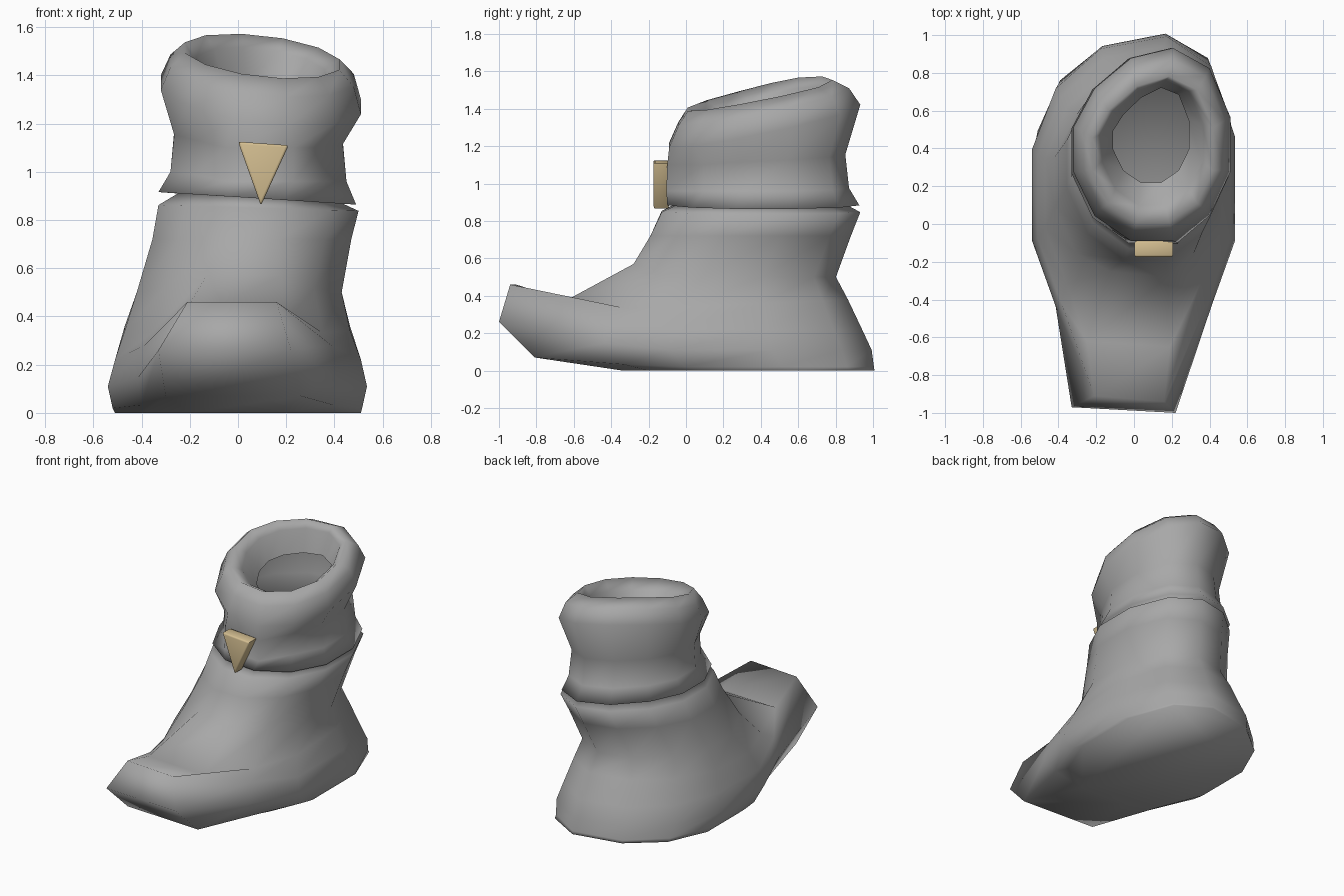
import bpy, bmesh
from math import sin, cos, radians, copysign

cube = bpy.data.objects.get("Cube")
if cube:
    bpy.data.objects.remove(cube)

SIDES = 12
FLAT = cos(radians(180 / SIDES))
HEEL_SKEW = 0.1


def material(name, rgb):
    mat = bpy.data.materials.new(name)
    mat.use_nodes = True
    mat.diffuse_color = (*rgb, 1)
    mat.node_tree.nodes["Principled BSDF"].inputs["Base Color"].default_value = (*rgb, 1)
    return mat


def finish(name, bm, mat, angle):
    bmesh.ops.recalc_face_normals(bm, faces=bm.faces)
    mesh = bpy.data.meshes.new(name)
    bm.to_mesh(mesh)
    bm.free()
    mesh.materials.append(mat)
    obj = bpy.data.objects.new(name, mesh)
    bpy.context.collection.objects.link(obj)
    bpy.context.view_layer.objects.active = obj
    obj.select_set(True)
    bpy.ops.object.shade_smooth_by_angle(angle=radians(angle))
    obj.select_set(False)


def ring(x0, x1, y0, y1, z, tilt_x=0, tilt_y=0, front=None, power=1):
    """Rounded loop filling a box, heel skewed; the first two points are the front edge."""
    y1 -= HEEL_SKEW / 4
    points = []
    for i in range(SIDES):
        a = radians(-105 + 360 / SIDES * i)
        u, v = (copysign((abs(f) / FLAT) ** power, f) for f in (cos(a), sin(a)))
        points.append([(x0 + x1 + (x1 - x0) * u) / 2,
                       (y0 + y1 + (y1 - y0) * v) / 2 + HEEL_SKEW * u * max(v, 0),
                       z + tilt_x * u + tilt_y * v])
    if front:
        left, right, y, z_front = front
        points[0] = [left, y + 0.03, z_front]
        points[1] = [right, y, z_front]
        for i in (2, -1):
            points[i][2] += 0.25 * (z_front - z)
    return points


grey = material("grey leather", (0.39, 0.39, 0.39))
tan = material("tan horn", (0.65, 0.51, 0.28))

rings = [
    # Sole, upturned toe, instep and ankle
    ring(-0.51, 0.51, -0.36, 1.0, 0, front=(-0.2, 0.16, -0.34, 0), power=0.85),
    ring(-0.52, 0.515, -0.5, 0.997, 0.02, front=(-0.3, 0.26, -0.81, 0.07), power=0.85),
    ring(-0.54, 0.535, -0.62, 0.985, 0.11, front=(-0.33, 0.22, -1, 0.26), power=0.85),
    ring(-0.51, 0.51, -0.59, 0.935, 0.22, front=(-0.21, 0.16, -0.94, 0.46), power=0.88),
    ring(-0.47, 0.465, -0.48, 0.86, 0.35, 0, 0.03, front=(-0.25, 0.19, -0.65, 0.37), power=0.9),
    ring(-0.42, 0.43, -0.3, 0.8, 0.5, front=(-0.13, 0.18, -0.28, 0.57)),
    ring(-0.355, 0.47, -0.19, 0.88, 0.72),
    # Collar, groove and flared hem
    ring(-0.33, 0.5, -0.13, 0.93, 0.85, -0.012),
    ring(-0.25, 0.43, -0.05, 0.86, 0.89, -0.02),
    ring(-0.33, 0.49, -0.1, 0.925, 0.89, -0.026),
    # Pinched waist with a straight front tab
    ring(-0.28, 0.45, -0.02, 0.87, 0.98, -0.02, front=(-0.05, 0.23, -0.105, 0.96)),
    ring(-0.265, 0.435, -0.02, 0.85, 1.14, -0.02, 0.02, front=(-0.05, 0.23, -0.1, 1.1)),
    # Rolled rim leading into the open neck
    ring(-0.32, 0.51, -0.09, 0.93, 1.32, -0.05, 0.115),
    ring(-0.28, 0.48, -0.04, 0.87, 1.42, -0.04, 0.1),
    ring(-0.22, 0.42, 0.01, 0.78, 1.48, -0.035, 0.083),
    ring(-0.17, 0.36, 0.1, 0.76, 1.43, -0.03, 0.08),
    ring(-0.11, 0.29, 0.22, 0.72, 1.3, -0.02, 0.06),
]

# Hollow boot shell lofted through the rings and closed by the sole
bm = bmesh.new()
loops = [[bm.verts.new(p) for p in r] for r in rings]
for low, high in zip(loops, loops[1:]):
    for i in range(SIDES):
        j = (i + 1) % SIDES
        bm.faces.new((low[i], low[j], high[j], high[i]))
bm.faces.new(loops[0])
finish("boot", bm, grey, 180)

# Horn toggle: bevelled triangular prism hanging on the front tab
bm = bmesh.new()
back = bm.faces.new([bm.verts.new((x, -0.09, z))
                     for x, z in ((0, 1.125), (0.21, 1.11), (0.095, 0.86))])
extruded = bmesh.ops.extrude_face_region(bm, geom=[back])["geom"]
bmesh.ops.translate(bm, vec=(0, -0.085, 0),
                    verts=[g for g in extruded if isinstance(g, bmesh.types.BMVert)])
bmesh.ops.recalc_face_normals(bm, faces=bm.faces)
bmesh.ops.bevel(bm, geom=list(bm.edges), offset=0.01, segments=2,
                profile=0.5, affect='EDGES')
finish("horn_toggle", bm, tan, 50)
